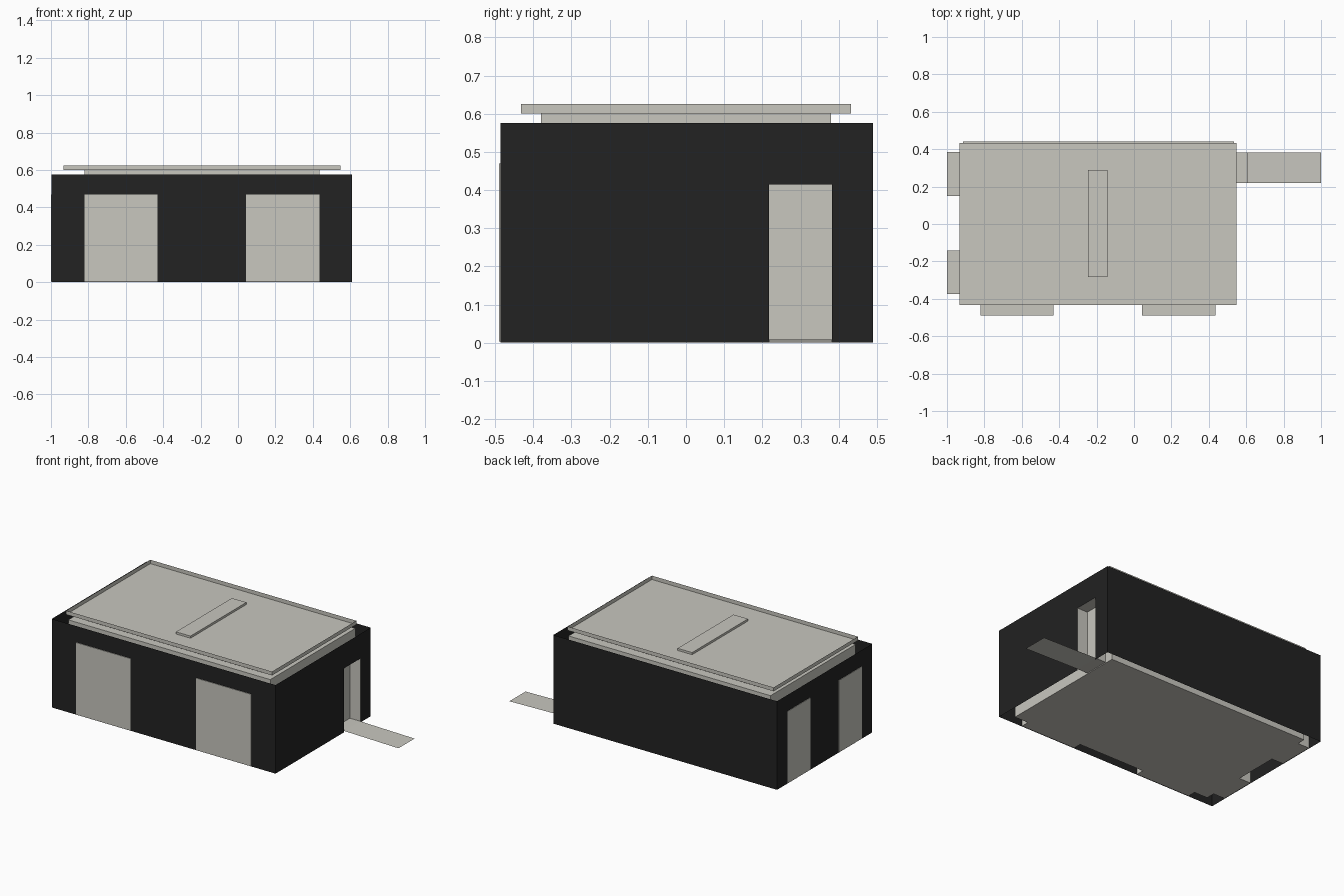
import bpy

if "Cube" in bpy.data.objects:
    bpy.data.objects.remove(bpy.data.objects["Cube"])

def material(name, rgb):
    m = bpy.data.materials.new(name)
    m.diffuse_color = (*rgb, 1)
    m.use_nodes = True
    m.node_tree.nodes["Principled BSDF"].inputs["Base Color"].default_value = m.diffuse_color
    return m

LIGHT = material("warm light grey", (0.58, 0.57, 0.52))
DARK = material("charcoal", (0.016, 0.016, 0.016))

def mesh(name, verts, faces, mat):
    me = bpy.data.meshes.new(name)
    me.from_pydata(verts, [], faces)
    me.materials.append(mat)
    ob = bpy.data.objects.new(name, me)
    bpy.context.collection.objects.link(ob)
    return ob

SIDES = [(0, 1, 5, 4), (1, 2, 6, 5), (2, 3, 7, 6), (3, 0, 4, 7)]
BOTTOM, TOP = (3, 2, 1, 0), (4, 5, 6, 7)

def box(name, x, y, z, mat, faces=SIDES + [BOTTOM, TOP]):
    """Box from (min, max) ranges; pass a face list to leave sides open."""
    verts = [(a, b, c) for c in z
             for a, b in ((x[0], y[0]), (x[1], y[0]), (x[1], y[1]), (x[0], y[1]))]
    return mesh(name, verts, faces, mat)

# Outer shell: thin sheets, open above and below, doorway on the right
X0, X1, Y0, Y1, H = -0.997, 0.61, -0.486, 0.49, 0.575
DY, DZ = (0.218, 0.383), 0.415
box("outer_walls", (X0, X1), (Y0, Y1), (0, H), DARK, [SIDES[0], SIDES[2], SIDES[3]])
for i, (y, z) in enumerate([((Y0, DY[0]), (0, H)), ((DY[1], Y1), (0, H)), (DY, (DZ, H))]):
    box(f"door_wall_panel_{i}", (X1, X1), y, z, DARK, [SIDES[1]])

# Inner building body
IX, IY = (-0.915, 0.535), (-0.433, 0.44)
box("inner_body", IX, IY, (0.003, 0.57), LIGHT)

# Window blocks from the body through the outer shell
for i, x in enumerate([(-0.82, -0.43), (0.043, 0.437)]):
    box(f"front_window_{i}", x, (-0.49, IY[0]), (0.003, 0.47), LIGHT)
for i, y in enumerate([(-0.375, -0.142), (0.15, 0.385)]):
    box(f"left_window_{i}", (-1.0, IX[0]), y, (0.003, 0.47), LIGHT)

# Door recess lining and entrance ramp
box("door_recess", (IX[1], X1), DY, (0.008, DZ), LIGHT, [SIDES[0], SIDES[2], BOTTOM, TOP])
mesh("entrance_ramp",
     [(X1, DY[0], 0.008), (1.0, DY[0], 0), (1.0, DY[1], 0), (X1, DY[1], 0.008)],
     [(0, 1, 2, 3)], LIGHT)

# Roof: base slab, shallow tray with upright rim, plank on top
box("roof_base", (-0.82, 0.437), (-0.38, 0.38), (0.57, 0.6), LIGHT)
box("roof_tray", (-0.932, 0.547), (-0.432, 0.432), (0.6, 0.625), LIGHT, SIDES + [BOTTOM])
box("roof_plank", (-0.247, -0.143), (-0.283, 0.29), (0.6, 0.614), LIGHT)
